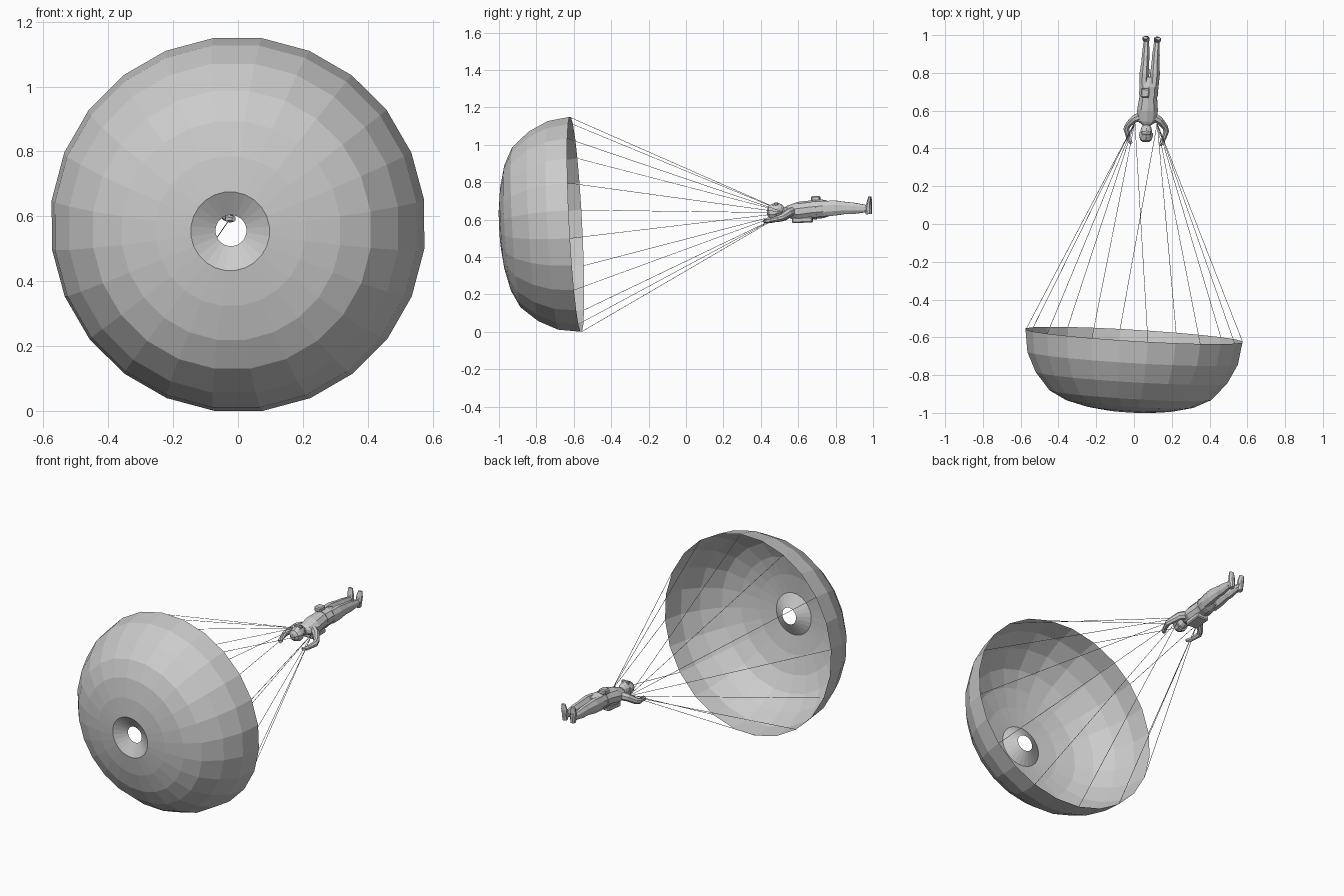
import bpy, bmesh
from math import sin, cos, pi, radians
from mathutils import Vector, Matrix

if "Cube" in bpy.data.objects:
    bpy.data.objects.remove(bpy.data.objects["Cube"])

# Shared tilted frame: origin at the canopy rim centre, local +Y runs to the jumper
Y = Vector((0.06, 1, 0.052)).normalized()
X = Y.cross(Vector((0, 0, 1))).normalized()
Z = X.cross(Y)
FRAME = Matrix.Translation((0, -0.59, 0.575)) @ Matrix((X, Y, Z)).transposed().to_4x4()


def finish(name, bm):
    mesh = bpy.data.meshes.new(name)
    bm.to_mesh(mesh)
    bm.free()
    ob = bpy.data.objects.new(name, mesh)
    ob.matrix_world = FRAME
    bpy.context.collection.objects.link(ob)
    return ob


def skin(bm, loops, capped=True):
    """Bridge successive vertex loops with quads."""
    rings = [[bm.verts.new(p) for p in loop] for loop in loops]
    n = len(rings[0])
    for a, b in zip(rings, rings[1:]):
        for i in range(n):
            j = (i + 1) % n
            bm.faces.new((a[i], a[j], b[j], b[i]))
    if capped:
        bm.faces.new(rings[0][::-1])
        bm.faces.new(rings[-1])
    bmesh.ops.recalc_face_normals(bm, faces=bm.faces)


def tube(name, stations, n=8, mirrored=False):
    """Loft elliptical sections (centre, half width, half thickness) along a path."""
    bm = bmesh.new()
    pts = [Vector(s[0]) for s in stations]
    loops = []
    for i, (c, ra, rb) in enumerate(stations):
        d = (pts[min(i + 1, len(pts) - 1)] - pts[max(i - 1, 0)]).normalized()
        side = d.cross(Vector((0, 0, 1)))
        side = side.normalized() if side.length > 0.2 else Vector((1, 0, 0))
        up = side.cross(d)
        loops.append([Vector(c) + side * ra * cos(2 * pi * (k + .5) / n)
                      + up * rb * sin(2 * pi * (k + .5) / n) for k in range(n)])
    skin(bm, loops)
    ob = finish(name, bm)
    if mirrored:
        ob.modifiers.new("mirror", 'MIRROR')
    return ob


def box(name, centre, size):
    bm = bmesh.new()
    bmesh.ops.create_cube(bm, size=1)
    bmesh.ops.scale(bm, vec=size, verts=bm.verts)
    bmesh.ops.translate(bm, vec=centre, verts=bm.verts)
    bmesh.ops.bevel(bm, geom=bm.edges[:], offset=min(size) * .2, segments=1, affect='EDGES')
    return finish(name, bm)


def rim_point(angle, r, depth):
    a = radians(angle)
    return Vector((r * sin(a), -depth, r * cos(a)))


# Canopy: faceted open bowl with an inward vent funnel
profile = [(.58, 0), (.563, .118), (.512, .222), (.432, .315), (.34, .362),
           (.232, .389), (.122, .403), (.048, .362)]
bm = bmesh.new()
skin(bm, [[rim_point(7.5 + 15 * k, r, d) for k in range(24)] for r, d in profile], False)
finish("canopy", bm)

# Suspension lines: six to each shoulder
bm = bmesh.new()
for k in range(12):
    start = rim_point(37.5 + 30 * k, .579, 0)
    end = Vector((.055 if k < 6 else -.063, 1.13, .003))
    d = (end - start).normalized()
    u = d.cross(Vector((0.3, 0, 1))).normalized()
    w = d.cross(u)
    skin(bm, [[p + .0015 * (u * cos(t) + w * sin(t)) for t in (0, 2 * pi / 3, 4 * pi / 3)]
              for p in (start, end)])
finish("suspension_lines", bm)

# Torso and neck
tube("torso", [((0, 1.095, .018), .018, .018), ((0, 1.118, .013), .022, .02),
               ((0, 1.135, .01), .05, .031), ((0, 1.195, .006), .058, .052),
               ((0, 1.265, .012), .049, .05), ((0, 1.325, .014), .054, .05),
               ((0, 1.375, .014), .045, .036)], 10)

# Legs
tube("legs", [((.027, 1.33, .014), .026, .044), ((.028, 1.39, .015), .028, .044),
              ((.027, 1.455, .012), .022, .034), ((.027, 1.49, .008), .022, .033),
              ((.028, 1.555, .003), .016, .022), ((.028, 1.58, -.004), .017, .022)],
     mirrored=True)

# Boots, toes toward the front of the body
tube("boots", [((.028, 1.572, -.027), .014, .016), ((.029, 1.57, .0), .018, .02),
               ((.031, 1.577, .035), .02, .013), ((.034, 1.582, .067), .014, .007)],
     mirrored=True)

# Arms raised beside the head, with hands gripping
tube("arms", [((.04, 1.16, .008), .024, .026), ((.068, 1.145, .002), .021, .023),
              ((.098, 1.112, -.02), .016, .019), ((.106, 1.09, -.027), .016, .017),
              ((.094, 1.045, -.034), .012, .012)], mirrored=True)
tube("hands", [((.096, 1.05, -.034), .011, .012), ((.088, 1.028, -.036), .015, .012),
               ((.074, 1.012, -.035), .008, .009)], 6, mirrored=True)

# Head with helmet and goggles
bm = bmesh.new()
bmesh.ops.create_uvsphere(bm, u_segments=10, v_segments=7, radius=1,
                          matrix=Matrix.Translation((0, 1.078, .02))
                          @ Matrix.Rotation(pi / 2, 4, 'X') @ Matrix.Diagonal((.034, .039, .044, 1)))
finish("head", bm)
tube("helmet", [((0, 1.028, .012), .016, .018), ((0, 1.038, .012), .031, .033),
                ((0, 1.06, .013), .038, .042), ((0, 1.078, .012), .038, .041)], 10)
box("goggles", (0, 1.079, .053), (.05, .018, .016))

# Belly pack, back harness and belt
box("front_pack", (-.018, 1.29, .069), (.045, .048, .03))
box("back_pack", (0, 1.215, -.04), (.075, .11, .03))
tube("belt", [((0, 1.275, .012), .053, .053), ((0, 1.292, .012), .054, .053)], 10)
